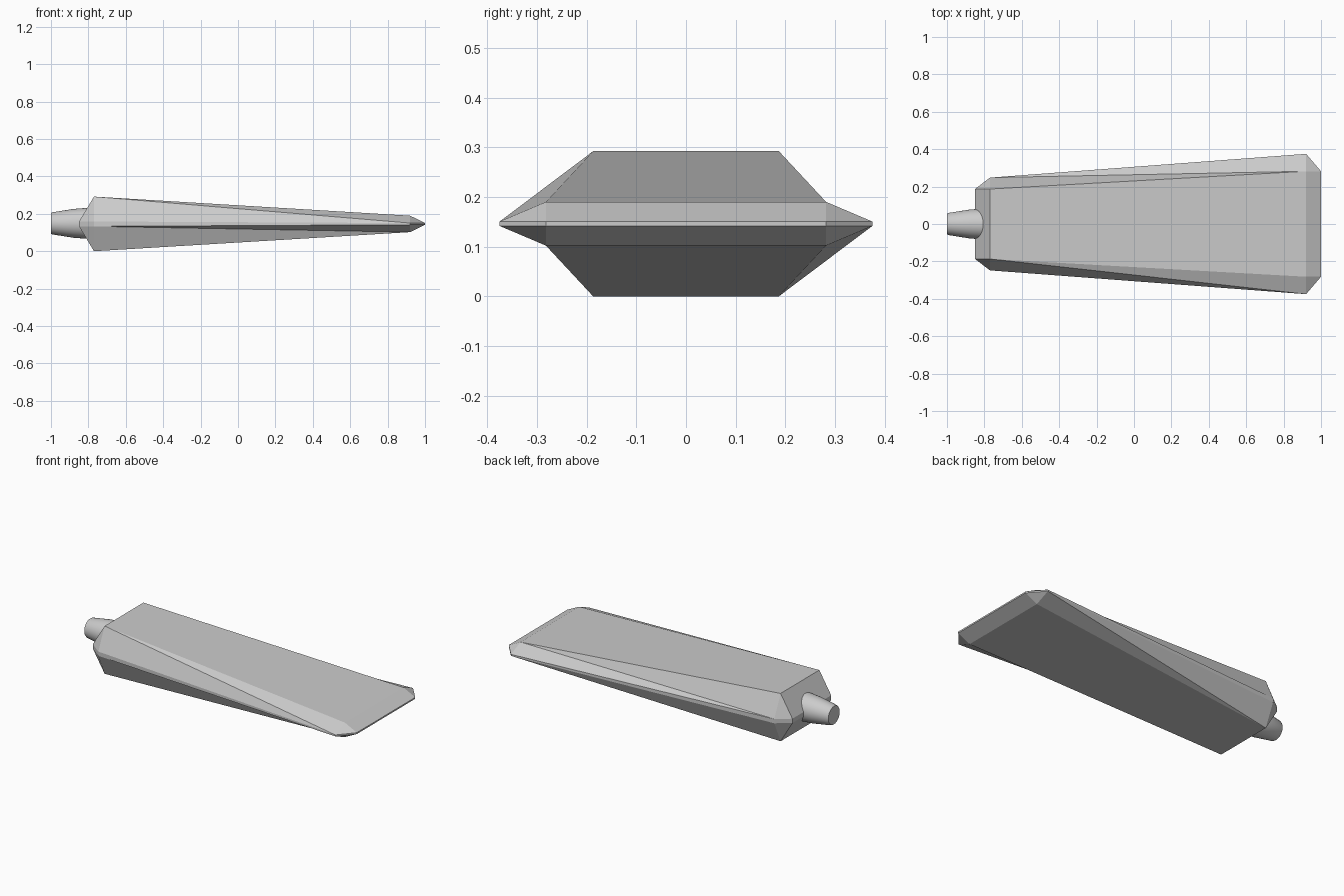
import bpy, bmesh, math
from mathutils import Matrix

if "Cube" in bpy.data.objects:
    bpy.data.objects.remove(bpy.data.objects["Cube"])

ZC = 0.146


def finish(bm, name):
    bmesh.ops.recalc_face_normals(bm, faces=bm.faces)
    mesh = bpy.data.meshes.new(name)
    bm.to_mesh(mesh)
    bm.free()
    ob = bpy.data.objects.new(name, mesh)
    bpy.context.collection.objects.link(ob)
    return ob


# Tapered wedge body: each corner is cut into a top, a side and an end vertex
bm = bmesh.new()
# end key: (shoulder x, tip x, inner y, outer y, half height, half rim)
ends = {0: (-0.77, -0.85, 0.187, 0.248, 0.146, 0.013),
        1: (0.92, 1.0, 0.282, 0.375, 0.044, 0.0045)}
T, S, E = {}, {}, {}
for e, (xs, xt, yi, yo, h, r) in ends.items():
    for s in (-1, 1):
        for u in (-1, 1):
            k = (e, s, u)
            T[k] = bm.verts.new((xs, s * yi, ZC + u * h))
            S[k] = bm.verts.new((xs, s * yo, ZC + u * r))
            E[k] = bm.verts.new((xt, s * yi, ZC + u * r))

# Broad faces
for u in (-1, 1):
    bm.faces.new([T[k] for k in ((0, -1, u), (1, -1, u), (1, 1, u), (0, 1, u))])
    # Twisted side chamfers, with the diagonal alternating
    for s in (-1, 1):
        a, b, c, d = T[0, s, u], T[1, s, u], S[1, s, u], S[0, s, u]
        tris = ((a, b, c), (a, c, d)) if s * u < 0 else ((a, b, d), (b, c, d))
        for t in tris:
            bm.faces.new(t)
    # End chamfers and corner cuts
    for e in (0, 1):
        bm.faces.new((T[e, -1, u], T[e, 1, u], E[e, 1, u], E[e, -1, u]))
        for s in (-1, 1):
            bm.faces.new((T[e, s, u], S[e, s, u], E[e, s, u]))
# Thin rim band
for s in (-1, 1):
    bm.faces.new((S[0, s, 1], S[1, s, 1], S[1, s, -1], S[0, s, -1]))
    for e in (0, 1):
        bm.faces.new((S[e, s, 1], E[e, s, 1], E[e, s, -1], S[e, s, -1]))
for e in (0, 1):
    bm.faces.new((E[e, -1, 1], E[e, 1, 1], E[e, 1, -1], E[e, -1, -1]))
finish(bm, "blade_body")

# Round flared stem at the thick end
bm = bmesh.new()
N = 32
rings = []
for x, r in ((-1.0, 0.055), (-0.993, 0.059), (-0.88, 0.077), (-0.79, 0.084)):
    rings.append([bm.verts.new((x, r * math.cos(2 * math.pi * i / N),
                                ZC + 0.003 + r * math.sin(2 * math.pi * i / N)))
                  for i in range(N)])
for a, b in zip(rings, rings[1:]):
    for i in range(N):
        j = (i + 1) % N
        bm.faces.new((a[i], a[j], b[j], b[i]))
bm.faces.new(rings[0])
bm.faces.new(rings[-1])
stem = finish(bm, "stem")
bpy.context.view_layer.objects.active = stem
stem.select_set(True)
bpy.ops.object.shade_smooth_by_angle(angle=math.radians(25))
